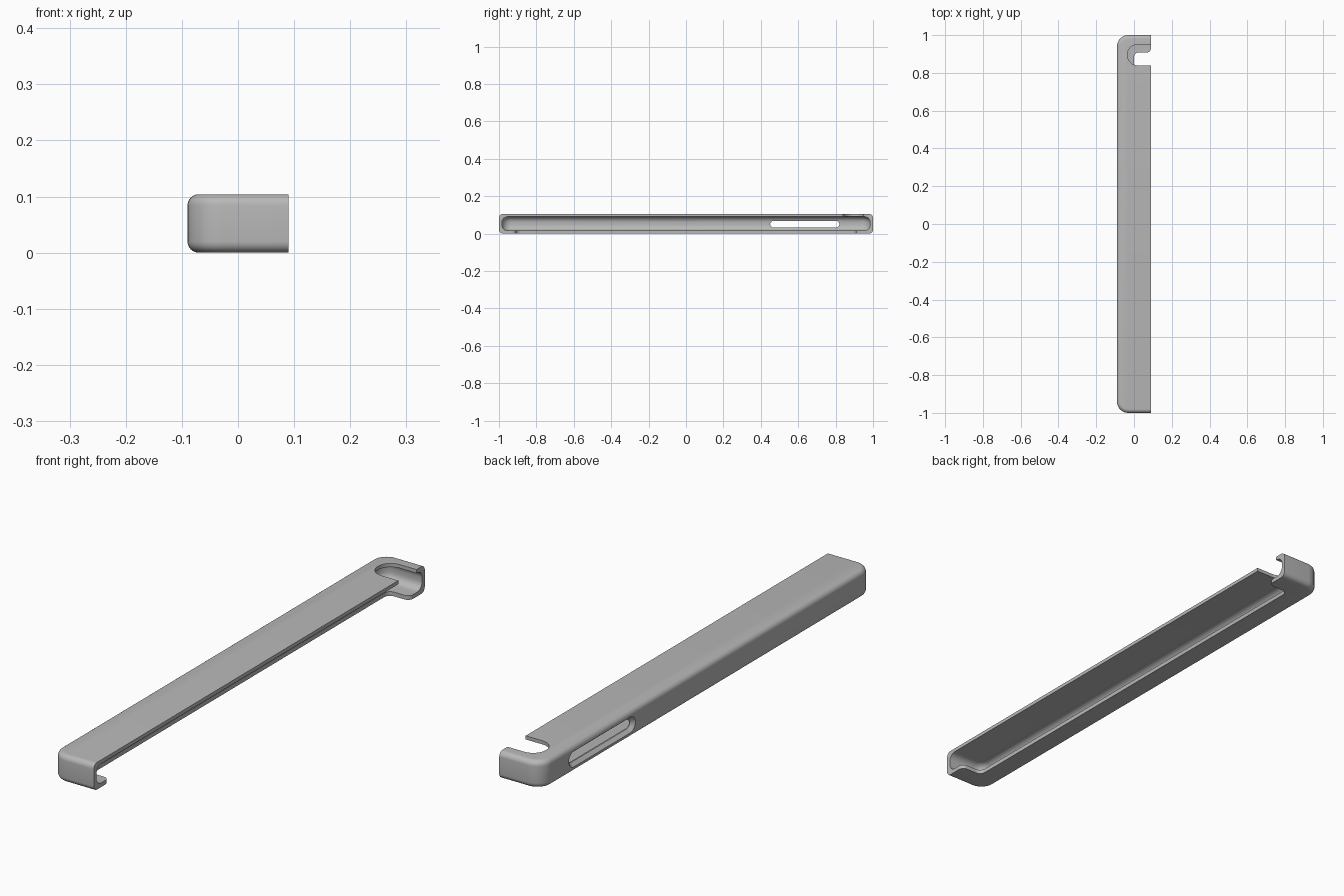
import bpy, bmesh, math

old = bpy.data.objects.get("Cube")
if old:
    bpy.data.objects.remove(old, do_unlink=True)

SIDE, HEIGHT, FAR = 0.09, 0.104, 0.3

grey = bpy.data.materials.new("soft_grey")
grey.use_nodes = True
grey.diffuse_color = (0.48, 0.48, 0.48, 1)
grey.node_tree.nodes["Principled BSDF"].inputs["Base Color"].default_value = (0.48, 0.48, 0.48, 1)


def make_object(name, bm):
    bmesh.ops.recalc_face_normals(bm, faces=bm.faces)
    mesh = bpy.data.meshes.new(name)
    bm.to_mesh(mesh)
    bm.free()
    mesh.materials.append(grey)
    obj = bpy.data.objects.new(name, mesh)
    bpy.context.collection.objects.link(obj)
    return obj


def soft_box(name, lo, hi, corner, edge):
    """Box with rounded upright corners and rounded rims."""
    bm = bmesh.new()
    bmesh.ops.create_cube(bm, size=1)
    for v in bm.verts:
        v.co = [(a + b) / 2 + c * (b - a) for a, b, c in zip(lo, hi, v.co)]
    if corner:
        upright = [e for e in bm.edges if abs(e.verts[0].co.z - e.verts[1].co.z) > 0.01]
        bmesh.ops.bevel(bm, geom=upright, offset=corner, segments=8, profile=0.5, affect='EDGES')
    if edge:
        rims = [e for e in bm.edges if abs(e.verts[0].co.z - e.verts[1].co.z) < 1e-5]
        bmesh.ops.bevel(bm, geom=rims, offset=edge, segments=6, profile=0.5, affect='EDGES')
    return make_object(name, bm)


def loft(name, rings):
    """Closed solid through rings with equal point counts."""
    bm = bmesh.new()
    loops = [[bm.verts.new(p) for p in ring] for ring in rings]
    n = len(loops[0])
    for a, b in zip(loops, loops[1:]):
        for i in range(n):
            j = (i + 1) % n
            bm.faces.new((a[i], a[j], b[j], b[i]))
    bm.faces.new(loops[0])
    bm.faces.new(loops[-1])
    return make_object(name, bm)


def arc(cx, cy, r, start, end, steps=10):
    angles = [math.radians(start + (end - start) * i / steps) for i in range(steps + 1)]
    return [(cx + r * math.cos(a), cy + r * math.sin(a)) for a in angles]


def bay(name, x, y, half, fillet, flare, z0, z1):
    """Cutter open towards +x, with filleted inner corners and optional flared mouth."""
    side = arc(x + fillet, half - fillet, fillet, 175, 90)
    if flare:
        side += arc(SIDE - flare, half + flare, flare, -90, 0)
    side.append((FAR, half + flare))
    outline = side + [(px, -py) for px, py in reversed(side)]
    return loft(name, [[(px, y + py, z) for px, py in outline] for z in (z0, z1)])


def stadium(x, half_length, half_height):
    y, z, d = 0.635, 0.05, half_length - half_height
    right = [(y + d + a, z + b) for a, b in arc(0, 0, half_height, -90, 90)]
    left = [(y - d + a, z + b) for a, b in arc(0, 0, half_height, 90, 270)]
    return [(x, a, b) for a, b in right + left]


# Shell and everything cut from it
shell = soft_box("case_shell", (-SIDE, -1, 0), (FAR, 1, HEIGHT), 0.06, 0.02)
cutters = [
    soft_box("inner_cavity", (-0.074, -0.984, 0.016), (FAR + 0.1, 0.984, 0.09), 0.048, 0.03),
    soft_box("open_side", (SIDE, -1.2, -0.2), (0.6, 1.2, 0.3), 0, 0),
    bay("underside_opening", 0.0, 0.0, 0.908, 0.025, 0.022, -0.1, 0.05),
    bay("top_notch", -0.035, 0.895, 0.055, 0.054, 0, 0.05, 0.2),
    loft("side_slot", [stadium(-0.04, 0.185, 0.018), stadium(-0.076, 0.185, 0.018),
                       stadium(-0.095, 0.207, 0.034)]),
]

bpy.context.view_layer.objects.active = shell
shell.select_set(True)
for cutter in cutters:
    cutter.hide_render = True
    mod = shell.modifiers.new(cutter.name, 'BOOLEAN')
    mod.operation = 'DIFFERENCE'
    mod.solver = 'EXACT'
    mod.object = cutter
    bpy.ops.object.modifier_apply(modifier=mod.name)
    bpy.data.objects.remove(cutter, do_unlink=True)

bpy.ops.object.shade_smooth_by_angle(angle=math.radians(30))
